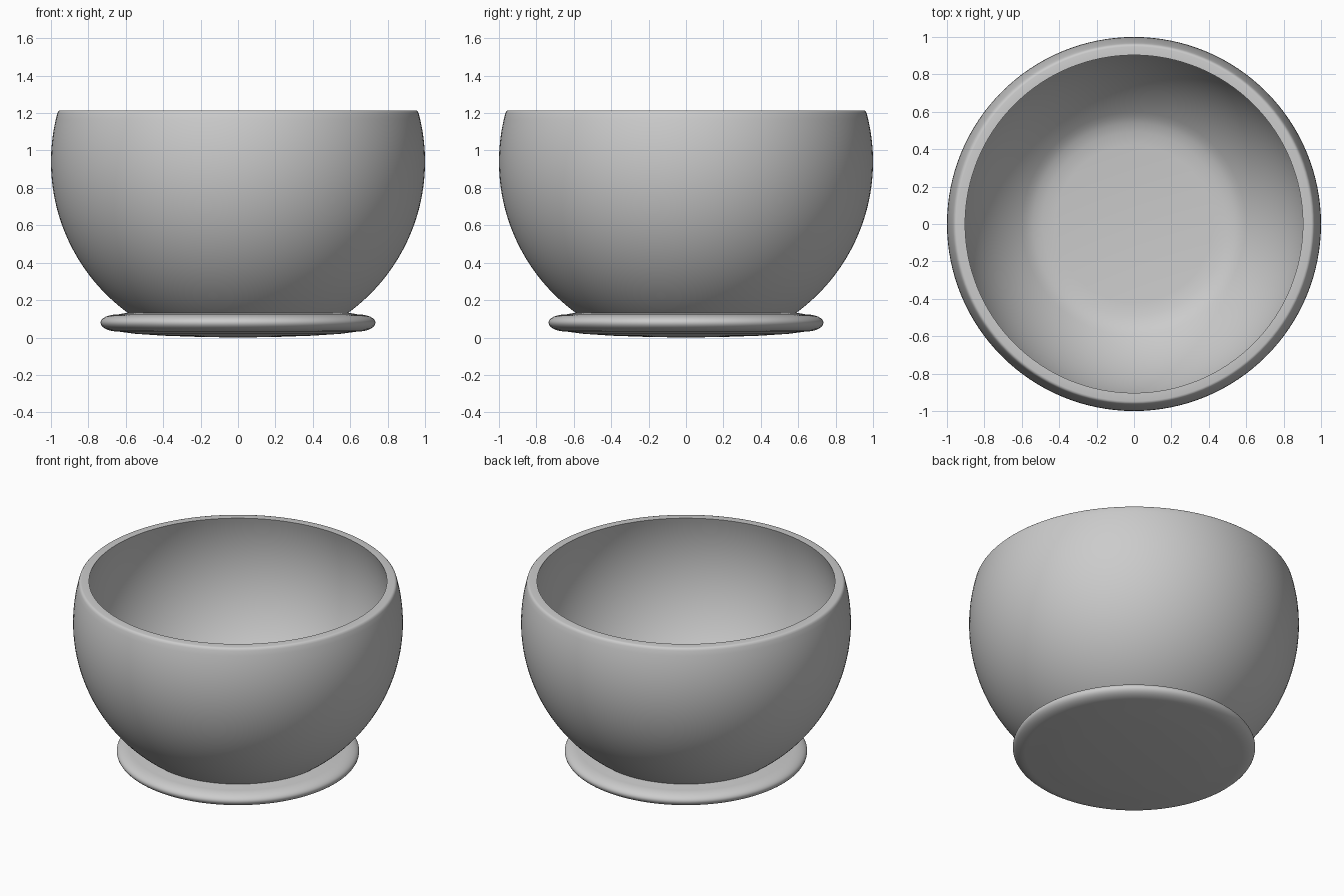
import bpy, bmesh
from math import sqrt, cos, sin, pi, atan2

if "Cube" in bpy.data.objects:
    bpy.data.objects.remove(bpy.data.objects["Cube"])

SEG = 128
CZ = 0.94           # centre height of the bowl's spherical curve


def lathe(name, profile):
    """Spin an (r, z) profile around the z axis into a smooth object."""
    bm = bmesh.new()
    verts = [bm.verts.new((r, 0, z)) for r, z in profile]
    edges = [bm.edges.new(p) for p in zip(verts, verts[1:])]
    bmesh.ops.spin(bm, geom=verts + edges, cent=(0, 0, 0), axis=(0, 0, 1),
                   angle=2 * pi, steps=SEG, use_duplicate=False)
    bmesh.ops.remove_doubles(bm, verts=bm.verts, dist=1e-5)
    bmesh.ops.recalc_face_normals(bm, faces=bm.faces)
    me = bpy.data.meshes.new(name)
    bm.to_mesh(me)
    bm.free()
    ob = bpy.data.objects.new(name, me)
    bpy.context.collection.objects.link(ob)
    bpy.context.view_layer.objects.active = ob
    ob.select_set(True)
    bpy.ops.object.shade_smooth_by_angle(angle=0.7)
    ob.select_set(False)
    return ob


def arc(radius, z0, z1, n):
    """Points of a sphere outline between two heights."""
    a0 = atan2(z0 - CZ, sqrt(radius ** 2 - (z0 - CZ) ** 2))
    a1 = atan2(z1 - CZ, sqrt(radius ** 2 - (z1 - CZ) ** 2))
    return [(radius * cos(a0 + (a1 - a0) * i / n),
             CZ + radius * sin(a0 + (a1 - a0) * i / n)) for i in range(n + 1)]


# Bowl: outer wall, softly rounded rim, inner wall, floor
bowl = [(0, 0.11)] + [(0.575, 0.11)] + arc(1.0, 0.12, 1.198, 40)
bowl += [(0.962, 1.207), (0.956, 1.213), (0.948, 1.215)]
bowl += arc(0.944, 1.215, 0.19, 36)
bowl += [(0.54, 0.172), (0.49, 0.156), (0.42, 0.148), (0, 0.145)]
lathe("bowl", bowl)

# Foot: thin disc with a rounded edge and a slightly domed underside
foot = [(0, 0.0), (0.2, 0.003), (0.4, 0.01), (0.55, 0.02), (0.64, 0.032)]
foot += [(0.64 + 0.095 * cos(a), 0.08 + (0.048 if a < 0 else 0.044) * sin(a))
         for a in [-pi / 2 + pi * i / 16 for i in range(1, 17)]]
foot += [(0.6, 0.131), (0.5, 0.135), (0, 0.135)]
lathe("foot", foot)
